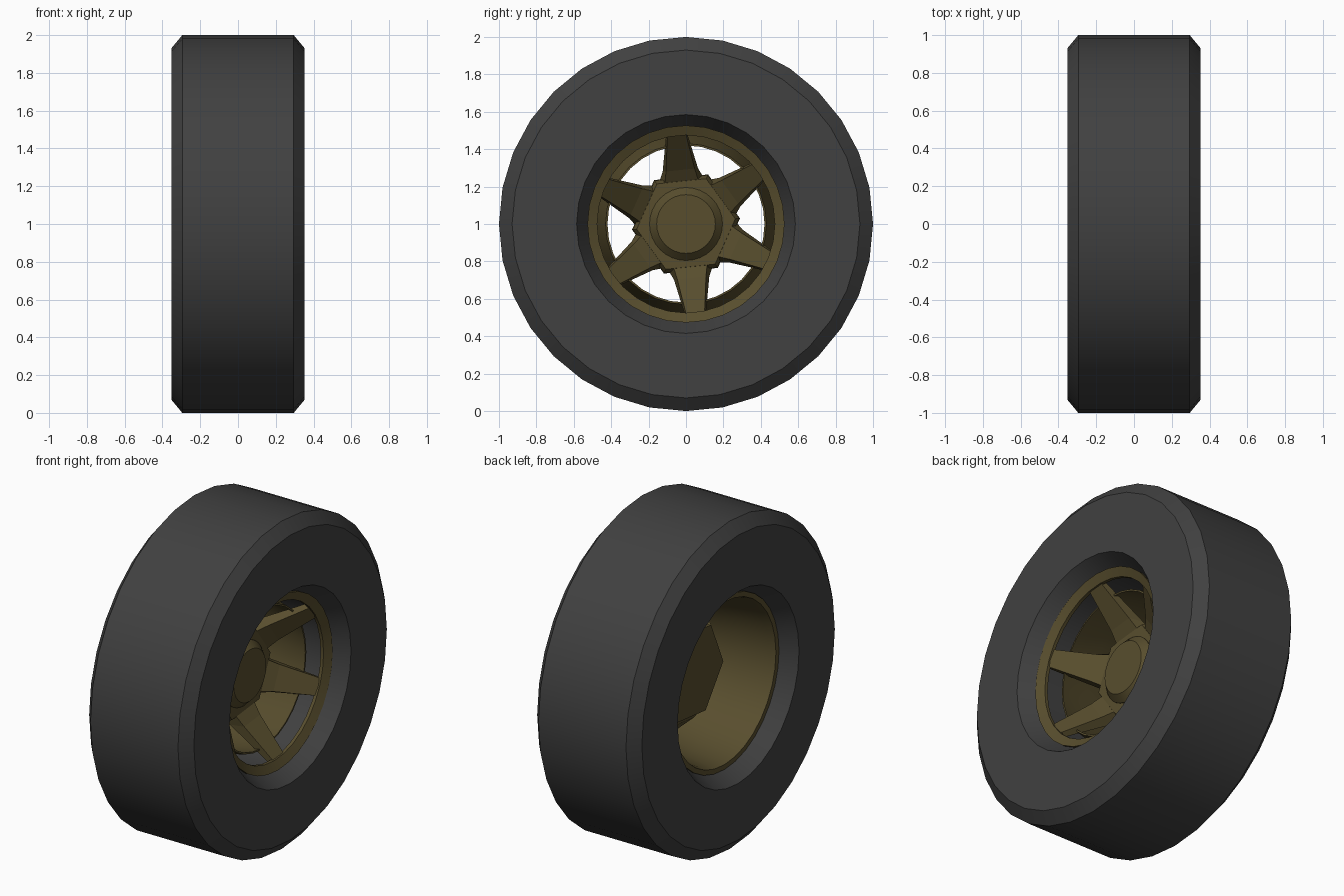
import bpy, bmesh
from math import sin, cos, pi, radians
from mathutils import Matrix

cube = bpy.data.objects.get("Cube")
if cube:
    bpy.data.objects.remove(cube)

CENTRE = Matrix.Translation((0, 0, 1))
SPOKE_ANGLE = radians(36)


def material(name, colour):
    m = bpy.data.materials.new(name)
    m.use_nodes = True
    m.diffuse_color = (*colour, 1)
    bsdf = m.node_tree.nodes["Principled BSDF"]
    bsdf.inputs["Base Color"].default_value = (*colour, 1)
    bsdf.inputs["Roughness"].default_value = 0.7
    return m


def finish(name, bm, mat, smooth=True):
    bmesh.ops.recalc_face_normals(bm, faces=bm.faces)
    bm.transform(CENTRE)
    mesh = bpy.data.meshes.new(name)
    bm.to_mesh(mesh)
    bm.free()
    mesh.materials.append(mat)
    obj = bpy.data.objects.new(name, mesh)
    bpy.context.collection.objects.link(obj)
    if smooth:
        bpy.ops.object.select_all(action='DESELECT')
        obj.select_set(True)
        bpy.context.view_layer.objects.active = obj
        bpy.ops.object.shade_smooth_by_angle(angle=radians(30))
    return obj


def lathe(name, profile, mat, sides=32, start=0.0, loop=True, smooth=True):
    """Spin (x, radius) points about the axle; loop closes the section, else cap the ends."""
    bm = bmesh.new()
    rings = []
    for x, r in profile:
        angles = [start + 2 * pi * i / sides for i in range(sides)]
        rings.append([bm.verts.new((x, r * cos(a), r * sin(a))) for a in angles])
    pairs = list(zip(rings, rings[1:]))
    if loop:
        pairs.append((rings[-1], rings[0]))
    else:
        bm.faces.new(rings[0])
        bm.faces.new(rings[-1])
    for a, b in pairs:
        for i in range(sides):
            j = (i + 1) % sides
            bm.faces.new((a[i], a[j], b[j], b[i]))
    return finish(name, bm, mat, smooth)


rubber = material("dark_rubber", (0.052, 0.052, 0.052))
gold = material("dull_gold", (0.098, 0.076, 0.027))

# Tyre: chamfered shoulders and bevelled bead, mirrored across the middle
half = [(0.25, 0.525), (0.353, 0.585), (0.353, 0.93), (0.295, 1.0)]
lathe("tyre", half + [(-x, r) for x, r in reversed(half)], rubber)

# Open barrel, tapering towards the outer side, with a lip at the inner side
lathe("rim_barrel", [(-0.26, 0.525), (-0.26, 0.495), (-0.22, 0.485), (-0.05, 0.465),
                     (0.16, 0.42), (0.16, 0.43), (-0.05, 0.476), (-0.2, 0.5),
                     (-0.23, 0.525)], gold)

# Outer ring carrying the spoke tips
lathe("rim_ring", [(0.27, 0.527), (0.245, 0.475), (0.225, 0.475), (0.225, 0.527)], gold)

# Six-sided hub plate with a round cap
lathe("hub_plate", [(-0.05, 0.29), (0.0, 0.285), (0.035, 0.265)], gold, sides=6,
      start=SPOKE_ANGLE - pi / 6, loop=False, smooth=False)
lathe("hub_cap", [(0.02, 0.195), (0.04, 0.195), (0.08, 0.157)], gold, loop=False)


def spoke(index):
    """Tapered block leaning outwards from the hub to the ring."""
    bm = bmesh.new()
    ends = []
    # x front, x back, radius, front half width, back half width
    for front, back, r, wf, wb in [(0.03, -0.045, 0.225, 0.09, 0.125),
                                   (0.075, -0.01, 0.29, 0.077, 0.095),
                                   (0.25, 0.205, 0.49, 0.048, 0.055)]:
        corners = [(front, r, -wf), (front, r, wf), (back, r, wb), (back, r, -wb)]
        ends.append([bm.verts.new(c) for c in corners])
    for a, b in zip(ends, ends[1:]):
        for i in range(4):
            j = (i + 1) % 4
            bm.faces.new((a[i], a[j], b[j], b[i]))
    bm.faces.new(ends[0])
    bm.faces.new(ends[-1])
    bm.transform(Matrix.Rotation(SPOKE_ANGLE + index * pi / 3, 4, 'X'))
    finish(f"spoke_{index + 1}", bm, gold, smooth=False)


for k in range(6):
    spoke(k)
